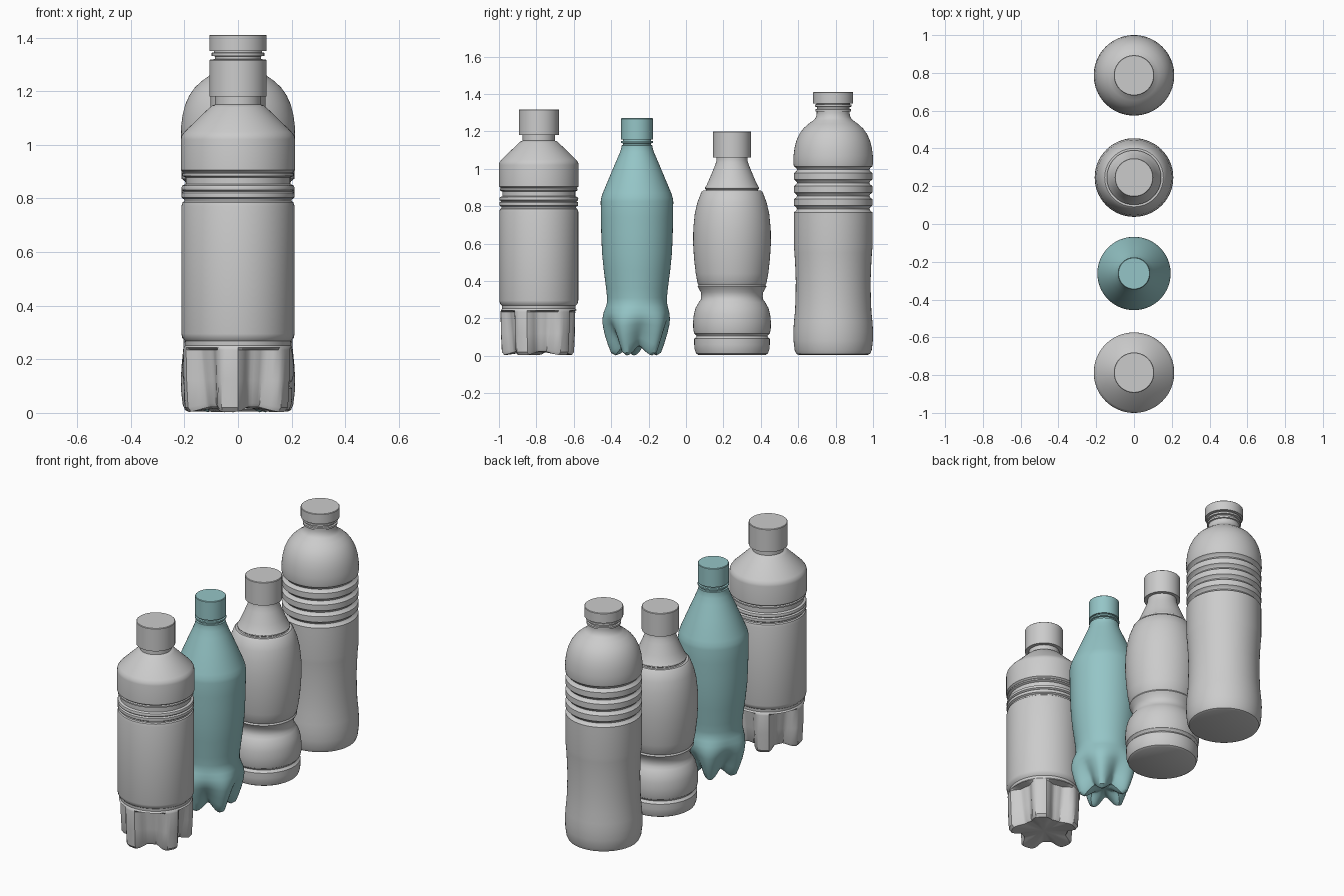
import bpy, bmesh, math

SEG = 80


def valley(angle, phase, lo, hi):
    """0 on one of five ribs, 1 in the hollow between two ribs."""
    step = math.tau / 5
    d = abs((angle - phase + step / 2) % step - step / 2) / (step / 2)
    t = min(max((d - lo) / (hi - lo), 0), 1)
    return t * t * (3 - 2 * t)


def lathe(name, y, profile, phase=0, lo=0, hi=1, mat=None, edge=32):
    """Profile points: (radius, z[, hollow depth, hollow lift]), bottom to top."""
    bm = bmesh.new()
    rings = []
    for p in profile:
        r, z = p[:2]
        depth, lift = p[2:] if len(p) > 2 else (0, 0)
        if r == 0:
            rings.append([bm.verts.new((0, y, z))])
            continue
        ring = []
        for i in range(SEG):
            a = math.tau * i / SEG
            v = valley(a, phase, lo, hi)
            rr = r - depth * v
            ring.append(bm.verts.new((rr * math.cos(a), y + rr * math.sin(a), z + lift * v)))
        rings.append(ring)
    for a, b in zip(rings, rings[1:]):
        for i in range(SEG):
            j = (i + 1) % SEG
            if len(a) == 1:
                bm.faces.new((a[0], b[j], b[i]))
            elif len(b) == 1:
                bm.faces.new((a[i], a[j], b[0]))
            else:
                bm.faces.new((a[i], a[j], b[j], b[i]))
    bmesh.ops.recalc_face_normals(bm, faces=bm.faces[:])
    me = bpy.data.meshes.new(name)
    bm.to_mesh(me)
    bm.free()
    ob = bpy.data.objects.new(name, me)
    bpy.context.collection.objects.link(ob)
    if mat:
        me.materials.append(mat)
    bpy.ops.object.select_all(action='DESELECT')
    ob.select_set(True)
    bpy.context.view_layer.objects.active = ob
    bpy.ops.object.shade_smooth_by_angle(angle=math.radians(edge))
    return ob


def cap(name, y, r, z0, z1, mat=None):
    lathe(name, y, [(0, z0), (r, z0), (r, z1 - .003), (r - .003, z1), (0, z1)], mat=mat)


def groove(z, r, depth, half):
    """Rounded groove cut into a wall of radius r."""
    return [(r, z - half), (r - depth * .7, z - half * .5), (r - depth, z),
            (r - depth * .7, z + half * .5), (r, z + half)]


teal = bpy.data.materials.new("teal")
teal.diffuse_color = (0.30, 0.56, 0.57, 1)

# Straight bottle with ribbed foot
Y1 = -.787
lathe("straight_bottle", Y1, [
    (0, .02), (.10, .015, .02, .005), (.185, .004, .055, .018), (.198, .02, .06, .015),
    (.203, .12, .055, 0), (.205, .235, .045, 0), (.203, .243),
    (.196, .252), (.197, .268), (.208, .28), (.211, .295), (.211, .77), (.207, .785),
    (.200, .79), (.200, .797), (.210, .803), (.211, .812), (.210, .820),
    (.202, .826), (.210, .832), (.211, .84), (.208, .848),
    (.195, .853), (.195, .878), (.208, .884), (.208, .892), (.203, .897), (.213, .905),
    (.213, 1.02), (.210, 1.034), (.20, 1.048), (.105, 1.14), (.097, 1.146),
    (.086, 1.15), (.086, 1.19), (0, 1.19)],
    phase=math.radians(-100), lo=.22, hi=.75)
cap("straight_bottle_cap", Y1, .107, 1.18, 1.318)

# Teal bottle with five-lobed foot
Y2 = -.262
lathe("teal_bottle", Y2, [
    (0, .06), (.05, .045, .005, .005), (.09, .012, .025, .045), (.115, .002, .035, .05),
    (.14, .015, .042, .05), (.158, .06, .045, .035), (.174, .11, .04, .02),
    (.185, .16, .03, .01), (.187, .195, .02, 0), (.180, .23, .01, 0), (.168, .26, .004, 0),
    (.160, .285), (.160, .31), (.165, .36), (.178, .46), (.187, .55), (.191, .65),
    (.193, .74), (.194, .825), (.191, .845), (.183, .87), (.137, .98), (.105, 1.055),
    (.090, 1.09), (.083, 1.115), (.083, 1.125), (.075, 1.127), (.075, 1.136),
    (.086, 1.138), (.086, 1.147), (.076, 1.149), (.076, 1.17), (0, 1.17)],
    phase=math.radians(-100), mat=teal)
cap("teal_bottle_cap", Y2, .085, 1.157, 1.27, teal)

# Pinched-waist bottle
Y3 = .246
lathe("waisted_bottle", Y3, [
    (0, .005), (.180, .005), (.192, .012), (.200, .035), (.202, .06), (.202, .085)]
    + groove(.105, .202, .012, .014) + [
    (.207, .14), (.208, .18), (.204, .22), (.195, .255), (.178, .285), (.167, .30),
    (.164, .32), (.167, .34), (.178, .36), (.184, .37), (.179, .379), (.184, .387),
    (.194, .44), (.203, .52), (.208, .60), (.207, .68), (.199, .76), (.185, .82),
    (.164, .875), (.155, .883), (.141, .883), (.138, .888), (.144, .893), (.144, .90),
    (.137, .91), (.119, .95), (.094, 1.01), (.085, 1.035), (.082, 1.05), (.082, 1.08), (0, 1.08)])
cap("waisted_bottle_cap", Y3, .102, 1.06, 1.2)

# Tall round-shouldered bottle
Y4 = .787
pts = [(0, .005), (.185, .005), (.197, .01), (.206, .03), (.212, .08), (.213, .13),
       (.210, .18), (.204, .24), (.201, .32), (.200, .40), (.203, .48), (.207, .55),
       (.210, .58), (.210, .74)]
for z in (.785, .855, .925, .995):
    pts += groove(z, .210, .017, .018)
pts += [(.213, 1.03), (.212, 1.07), (.207, 1.11), (.197, 1.15), (.181, 1.185), (.160, 1.215),
        (.132, 1.24), (.104, 1.26), (.092, 1.275), (.088, 1.295), (.088, 1.305), (.095, 1.307),
        (.095, 1.318), (.086, 1.32), (.086, 1.33), (.098, 1.332), (.098, 1.343),
        (.09, 1.345), (.09, 1.37), (0, 1.37)]
lathe("tall_bottle", Y4, pts)
cap("tall_bottle_cap", Y4, .107, 1.35, 1.41)
